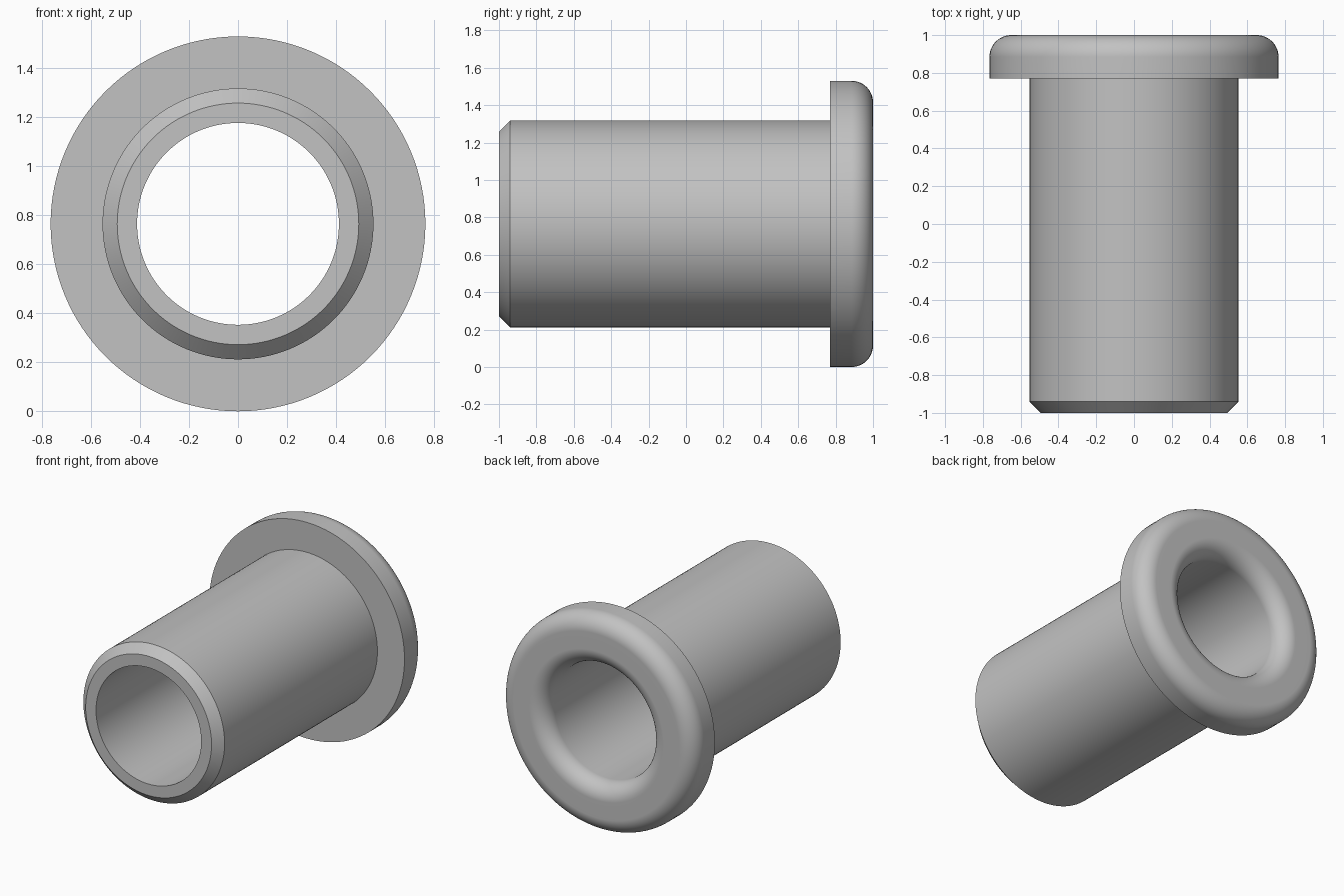
import bpy, bmesh
from math import pi, sin, cos
from mathutils import Vector

cube = bpy.data.objects.get("Cube")
if cube:
    bpy.data.objects.remove(cube, do_unlink=True)

# Main dimensions
FLANGE_R, TUBE_R, BORE_R = 0.765, 0.553, 0.412
FRONT, FLANGE_Y, BACK = -1.0, 0.77, 1.0
CHAMFER, FILLET = 0.06, 0.115
SEGMENTS, FILLET_STEPS = 128, 12

# Metal colour
metal = bpy.data.materials.new("grey_metal")
metal.use_nodes = True
colour = (0.54, 0.54, 0.54, 1)
metal.diffuse_color = colour
metal.node_tree.nodes["Principled BSDF"].inputs["Base Color"].default_value = colour


def fillet(radius, start, end):
    """Arc of (radius, y) points around a centre set in from the back face."""
    points = []
    for i in range(FILLET_STEPS + 1):
        a = start + (end - start) * i / FILLET_STEPS
        points.append((radius + FILLET * cos(a), BACK - FILLET + FILLET * sin(a)))
    return points


# Closed cross-section: bore, chamfered tube, flange, rounded rims
profile = [
    (BORE_R, FRONT),
    (TUBE_R - CHAMFER, FRONT),
    (TUBE_R, FRONT + CHAMFER),
    (TUBE_R, FLANGE_Y),
    (FLANGE_R, FLANGE_Y),
]
profile += fillet(FLANGE_R - FILLET, 0, pi / 2)
profile += fillet(BORE_R + FILLET, pi / 2, pi)

# Turn the cross-section around the horizontal axis
bm = bmesh.new()
verts = [bm.verts.new((r, y, 0)) for r, y in profile]
edges = [bm.edges.new((v, verts[i - 1])) for i, v in enumerate(verts)]
bmesh.ops.spin(bm, geom=verts + edges, cent=(0, 0, 0), axis=(0, 1, 0),
               angle=2 * pi, steps=SEGMENTS)
bmesh.ops.remove_doubles(bm, verts=bm.verts, dist=0.0001)
bmesh.ops.recalc_face_normals(bm, faces=bm.faces)
bmesh.ops.translate(bm, verts=bm.verts, vec=Vector((0, 0, FLANGE_R)))

mesh = bpy.data.meshes.new("flanged_bushing")
bm.to_mesh(mesh)
bm.free()
mesh.materials.append(metal)
bushing = bpy.data.objects.new("flanged_bushing", mesh)
bpy.context.collection.objects.link(bushing)

# Smooth curved walls, crisp chamfer and shoulder edges
bpy.ops.object.select_all(action="DESELECT")
bushing.select_set(True)
bpy.context.view_layer.objects.active = bushing
bpy.ops.object.shade_smooth_by_angle(angle=pi / 6)
normals = bushing.modifiers.new("flat_face_normals", "WEIGHTED_NORMAL")
normals.keep_sharp = True
